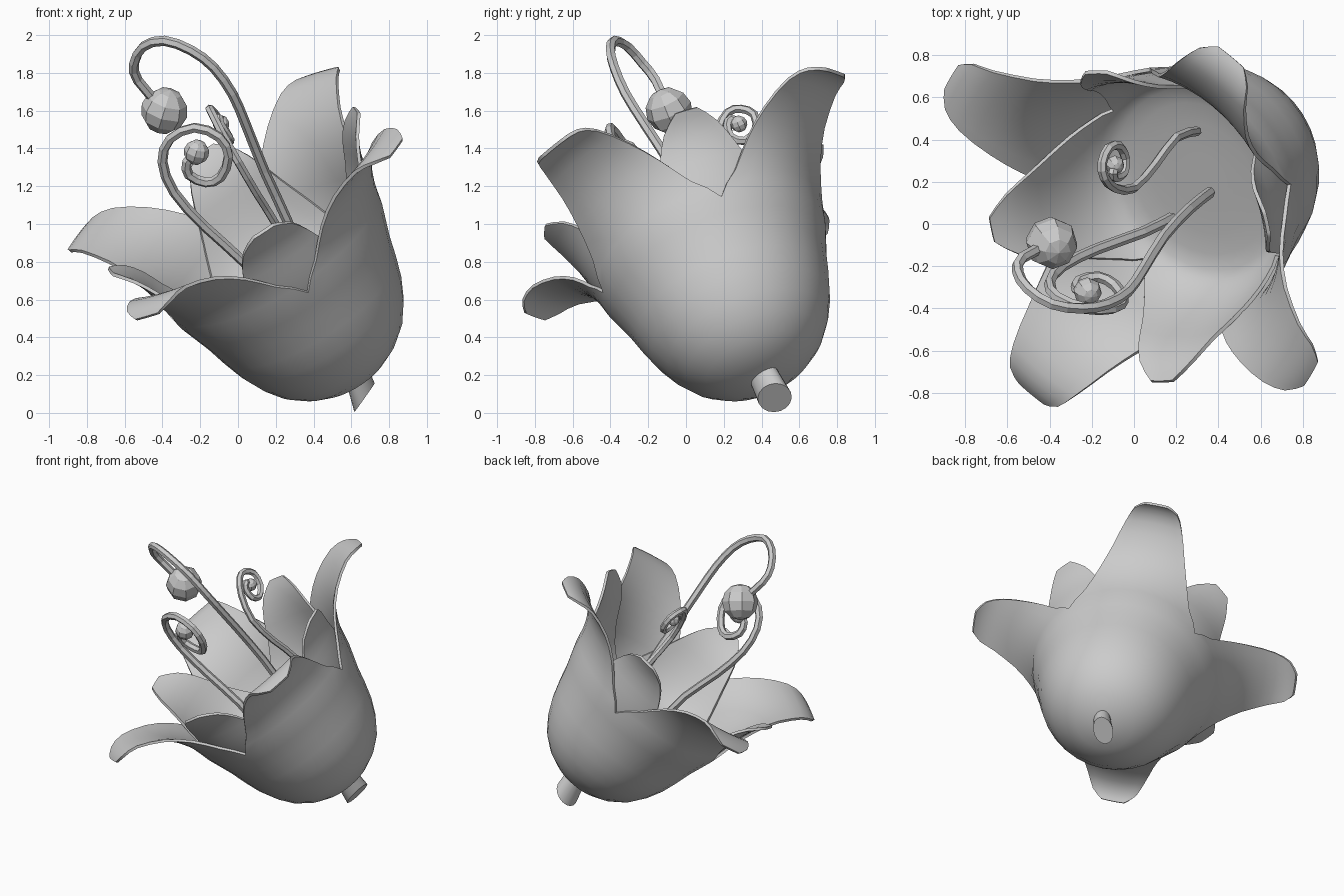
import bpy, bmesh, math
from mathutils import Vector

if "Cube" in bpy.data.objects:
    bpy.data.objects.remove(bpy.data.objects["Cube"])

# Flower frame: tilted axis from the base of the cup, with two petal directions
BASE = Vector((0.62, 0.415, 0.18))
AXIS = Vector((-0.51, -0.34, 0.79)).normalized()
E1 = Vector((-1.60, 1.43, -0.43))
E1 = (E1 - AXIS * E1.dot(AXIS)).normalized()
E2 = AXIS.cross(E1)


def spline(keys, steps):
    """Catmull-Rom through the key tuples."""
    k = [Vector(p) for p in keys]
    k = [k[0]] + k + [k[-1]]
    out = []
    for i in range(1, len(k) - 2):
        a, b, c, d = k[i - 1:i + 3]
        for j in range(steps):
            t = j / steps
            out.append(0.5 * (2 * b + (c - a) * t + (2 * a - 5 * b + 4 * c - d) * t * t
                              + (3 * b - 3 * c + d - a) * t ** 3))
    return out + [k[-1]]


def finish(name, bm, angle):
    """Turn a bmesh into a smooth-shaded object."""
    bmesh.ops.recalc_face_normals(bm, faces=bm.faces)
    me = bpy.data.meshes.new(name)
    bm.to_mesh(me)
    bm.free()
    ob = bpy.data.objects.new(name, me)
    bpy.context.collection.objects.link(ob)
    bpy.ops.object.select_all(action='DESELECT')
    ob.select_set(True)
    bpy.context.view_layer.objects.active = ob
    if "petals" in name:
        s = ob.modifiers.new("thickness", 'SOLIDIFY')
        s.thickness = 0.018
        s.offset = 0
        bpy.ops.object.modifier_apply(modifier=s.name)
    bpy.ops.object.shade_smooth_by_angle(angle=math.radians(angle))


def corolla(name, keys, phase, cols=8):
    """Cup of four petals; keys are (radius, height, half angle in degrees)."""
    rows = spline(keys, 2)
    bm = bmesh.new()
    for p in range(4):
        grid = []
        for r, h, w in rows:
            w = min(w, 45)
            line = []
            for c in range(cols + 1):
                a = math.radians(phase + 90 * p + w * (2 * c / cols - 1))
                pos = BASE + AXIS * h + (E1 * math.cos(a) + E2 * math.sin(a)) * max(r, 0)
                line.append(bm.verts.new(pos))
            grid.append(line)
        for lo, hi in zip(grid, grid[1:]):
            for c in range(cols):
                bm.faces.new((lo[c], lo[c + 1], hi[c + 1], hi[c]))
    bmesh.ops.remove_doubles(bm, verts=bm.verts, dist=0.0005)
    finish(name, bm, 60)


# Outer cup with four flared petals, tips curling over
corolla("outer_petals", [
    (0, 0, 45), (0.2, 0.035, 45), (0.38, 0.165, 45), (0.495, 0.37, 45), (0.56, 0.60, 45),
    (0.62, 0.78, 45), (0.65, 0.91, 34), (0.72, 1.06, 25), (0.83, 1.18, 17.5),
    (0.98, 1.26, 11.5), (1.08, 1.26, 8), (1.13, 1.235, 4)], 2.5)

# Inner petals set between the outer ones, with the flower floor
corolla("inner_petals", [
    (0, 0.57, 45), (0.28, 0.57, 45), (0.46, 0.59, 45), (0.53, 0.65, 45), (0.575, 0.73, 37),
    (0.61, 0.83, 30), (0.64, 0.95, 23.5), (0.67, 1.08, 18), (0.72, 1.19, 12), (0.78, 1.26, 4.5)], 45)

# Stem stub with a slanted end, narrowing into the cup
bm = bmesh.new()
u, v = Vector((0.05, -0.03, 0.07)), Vector((0.02, 0.085, 0.03))
rings = []
for centre, k in ((Vector((0.67, 0.47, 0.08)), 1.0), (Vector((0.60, 0.37, 0.28)), 0.8)):
    angs = [math.tau * i / 16 for i in range(16)]
    rings.append([bm.verts.new(centre + (u * math.cos(a) + v * math.sin(a)) * k) for a in angs])
for i in range(16):
    j = (i + 1) % 16
    bm.faces.new((rings[0][i], rings[0][j], rings[1][j], rings[1][i]))
bm.faces.new(rings[0])
bm.faces.new(rings[1])
finish("stem", bm, 40)


# Curled stamens: faceted six-sided tube ending in a low-poly bead
def stamen(name, pts, bead, tube=0.027):
    cu = bpy.data.curves.new(name, 'CURVE')
    cu.dimensions = '3D'
    cu.bevel_depth = tube
    cu.bevel_resolution = 1
    cu.use_fill_caps = True
    sp = cu.splines.new('POLY')
    path = spline(pts, 2)
    sp.points.add(len(path) - 1)
    for q, p in zip(sp.points, path):
        q.co = (*p, 1)
    sp.use_smooth = False
    ob = bpy.data.objects.new(name, cu)
    bpy.context.collection.objects.link(ob)
    bpy.ops.mesh.primitive_uv_sphere_add(segments=8, ring_count=6, radius=bead,
                                         location=pts[-1], rotation=(0.4, 0.3, 0))
    bpy.context.object.name = name + "_bead"


stamen("tall_stamen", [
    (0.36, 0.15, 0.75), (0.26, 0.07, 1.02), (0.14, -0.06, 1.28), (0.04, -0.22, 1.53),
    (-0.03, -0.32, 1.69), (-0.13, -0.38, 1.83), (-0.25, -0.40, 1.92), (-0.39, -0.38, 1.97),
    (-0.50, -0.31, 1.94), (-0.55, -0.23, 1.85), (-0.53, -0.16, 1.76), (-0.39, -0.09, 1.60)], 0.125)
stamen("front_stamen", [
    (0.18, 0.03, 0.60), (0.04, -0.04, 0.79), (-0.18, -0.12, 0.99), (-0.34, -0.20, 1.17),
    (-0.40, -0.28, 1.33), (-0.36, -0.35, 1.45), (-0.23, -0.40, 1.51), (-0.10, -0.40, 1.46),
    (-0.05, -0.36, 1.36), (-0.09, -0.29, 1.25), (-0.17, -0.25, 1.22), (-0.26, -0.27, 1.26),
    (-0.27, -0.31, 1.33), (-0.22, -0.32, 1.38)], 0.068)
stamen("back_stamen", [
    (0.30, 0.44, 0.80), (0.20, 0.41, 1.00), (0.10, 0.28, 1.16), (0.00, 0.17, 1.33),
    (-0.09, 0.17, 1.49), (-0.14, 0.22, 1.59), (-0.15, 0.29, 1.61), (-0.12, 0.36, 1.58),
    (-0.07, 0.37, 1.50), (-0.04, 0.31, 1.44), (-0.05, 0.24, 1.46), (-0.09, 0.22, 1.52),
    (-0.10, 0.24, 1.56), (-0.09, 0.28, 1.53)], 0.045, 0.023)
